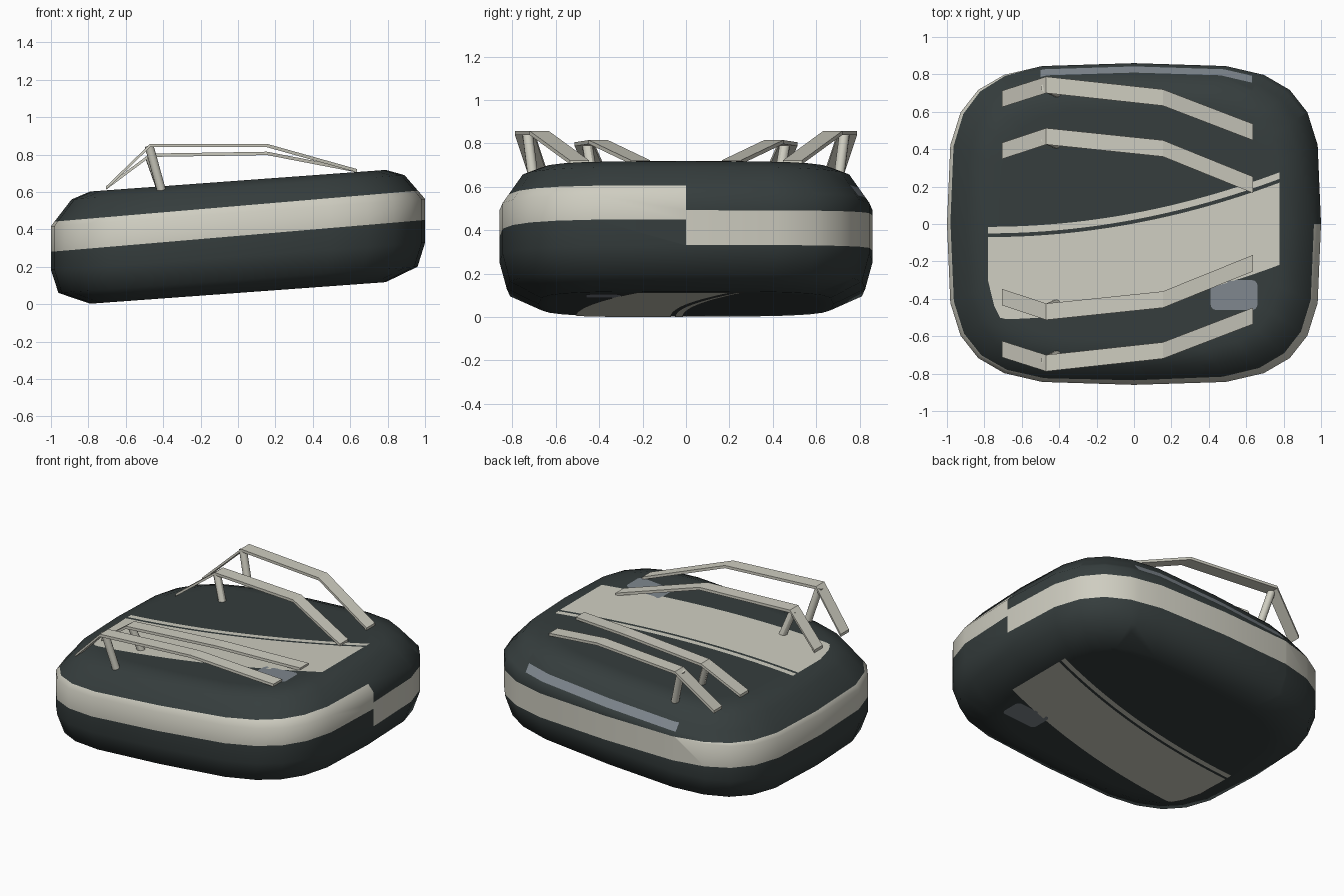
import bpy, bmesh
from math import cos, sin, radians, copysign
from mathutils import Vector

if "Cube" in bpy.data.objects:
    bpy.data.objects.remove(bpy.data.objects["Cube"], do_unlink=True)

SLOPE = 0.073      # rise of the whole shell along x
POWER = 3.8        # squareness of the outline
DEPTH = 0.86
TOP, BOTTOM, CAP = 0.66, 0.06, 0.79


def material(name, rgb):
    m = bpy.data.materials.new(name)
    m.use_nodes = True
    m.diffuse_color = (*rgb, 1)
    bsdf = m.node_tree.nodes["Principled BSDF"]
    bsdf.inputs["Base Color"].default_value = (*rgb, 1)
    bsdf.inputs["Roughness"].default_value = 0.7
    return m


dark = material("dark slate", (0.036, 0.047, 0.047))
cream = material("warm cream", (0.62, 0.61, 0.53))
grey = material("blue grey", (0.21, 0.24, 0.27))


def finish(name, bm, mats, smooth=False):
    mesh = bpy.data.meshes.new(name)
    bm.to_mesh(mesh)
    bm.free()
    for m in mats:
        mesh.materials.append(m)
    for p in mesh.polygons:
        p.use_smooth = smooth
    obj = bpy.data.objects.new(name, mesh)
    bpy.context.collection.objects.link(obj)
    return obj


def soft(v):
    return copysign(abs(v) ** (2 / POWER), v) if abs(v) > 1e-6 else 0.0


def loft(bm, rings):
    rows = [[bm.verts.new(p) for p in r] for r in rings]
    n = len(rows[0])
    for a, b in zip(rows, rows[1:]):
        for i in range(n):
            j = (i + 1) % n
            bm.faces.new((a[i], a[j], b[j], b[i]))
    bm.faces.new(rows[0][::-1])
    bm.faces.new(rows[-1])
    bmesh.ops.recalc_face_normals(bm, faces=bm.faces[:])


# Shell: stacked rounded-square rings, leaning upward along x
def ring(scale, z):
    pts = []
    for k in range(24):
        t = radians(15 * k)
        x = scale * soft(cos(t))
        pts.append((x, DEPTH * scale * soft(sin(t)), z + SLOPE * x))
    return pts


profile = [(0.72, BOTTOM), (CAP, BOTTOM), (0.96, 0.13), (1, 0.255),
           (1, 0.49), (0.89, 0.625), (CAP, TOP), (0.72, TOP)]
bm = bmesh.new()
loft(bm, [ring(s, z) for s, z in profile])


def cut(point, normal, keep=lambda c: True):
    faces = [f for f in bm.faces if keep(f.calc_center_median())]
    edges = {e for f in faces for e in f.edges}
    verts = {v for f in faces for v in f.verts}
    bmesh.ops.bisect_plane(bm, geom=list(verts) + list(edges) + faces, dist=1e-5,
                           plane_co=Vector(point), plane_no=Vector(normal).normalized())


# Side band: steeper on the front half than on the back half
BAND_LOW, BAND_HIGH = 0.28, 0.44
FRONT_RISE, BACK_RISE = 0.085, 0.026
cut((0, 0, 0), (0, 1, 0))
for z in (BAND_LOW, BAND_HIGH):
    cut((-1, 0, z), (-FRONT_RISE, 0, 1), lambda c: c.y < 0)
    cut((-1, 0, z), (-BACK_RISE, 0, 1), lambda c: c.y > 0)

# Rear window strip
STRIP_X, STRIP_Z = (-0.5, 0.63), (0.515, 0.562)
for z in STRIP_Z:
    cut((0, 0, z), (-SLOPE, 0, 1), lambda c: c.y > 0.5)
for x in STRIP_X:
    cut((x, 0, 0), (1, 0, 0), lambda c: c.y > 0.5)

for f in bm.faces:
    c = f.calc_center_median()
    h = c.z - (FRONT_RISE if c.y < 0 else BACK_RISE) * (c.x + 1)
    if BAND_LOW < h < BAND_HIGH:
        f.material_index = 1
    elif (c.y > 0.6 and STRIP_X[0] < c.x < STRIP_X[1]
          and STRIP_Z[0] < c.z - SLOPE * c.x < STRIP_Z[1]):
        f.material_index = 2
finish("shell", bm, (dark, cream, grey), smooth=True)


# Painted panels on the flat top and underside
def sweep(x):
    return -0.07 + 0.12 * (x + 0.78) ** 2


def edge(x):
    return -DEPTH * CAP * max(0, 1 - abs(x / CAP) ** POWER) ** (1 / POWER)


def place(x, y, top):
    base = TOP + 0.003 if top else BOTTOM - 0.003
    return (x, y, base + SLOPE * x)


def ribbon(name, low, high, top):
    bm = bmesh.new()
    rows = []
    steps = 48
    for k in range(steps + 1):
        x = -0.78 + 1.557 * k / steps
        a, b = max(low(x), edge(x)), high(x)
        rows.append([bm.verts.new(place(x, y, top)) for y in (a, b)])
    for p, q in zip(rows, rows[1:]):
        quad = (p[0], q[0], q[1], p[1])
        bm.faces.new(quad if top else quad[::-1])
    finish(name, bm, (cream,))


def hatch(name, top):
    bm = bmesh.new()
    pts = []
    r = 0.03
    for q, (sx, sy) in enumerate(((1, 1), (-1, 1), (-1, -1), (1, -1))):
        for k in range(5):
            t = radians(90 * q + 22.5 * k)
            x = 0.535 + sx * (0.125 - r) + r * cos(t)
            y = -0.38 + sy * (0.08 - r) + r * sin(t)
            pts.append(bm.verts.new(place(x, y, top)))
    bm.faces.new(pts if top else pts[::-1])
    finish(name, bm, (grey,))


for side, top in (("top", True), ("underside", False)):
    ribbon(side + "_panel", lambda x: sweep(x) - 0.44, sweep, top)
    ribbon(side + "_pinstripe", lambda x: sweep(x) + 0.02,
           lambda x: sweep(x) + 0.055, top)
    hatch(side + "_hatch", top)


# Bent flat rails, mirrored front to back, each with a leaning post
def rail(name, path, sign):
    bm = bmesh.new()
    loft(bm, [[(x, sign * y, z - 0.018), (x, sign * (y + 0.088), z - 0.018),
               (x, sign * (y + 0.088), z), (x, sign * y, z)] for x, y, z in path])
    finish(name, bm, (cream,))


def post(name, foot, head, radius=0.024):
    foot, head = Vector(foot), Vector(head)
    axis = head - foot
    bpy.ops.mesh.primitive_cylinder_add(vertices=12, radius=radius, depth=axis.length,
                                        location=(foot + head) / 2)
    obj = bpy.context.object
    obj.name = name
    obj.rotation_euler = axis.to_track_quat('Z', 'Y').to_euler()
    obj.data.materials.append(cream)
    bpy.ops.object.shade_smooth_by_angle()


outer = [(-0.705, 0.625, 0.63), (-0.47, 0.7, 0.857), (0.155, 0.632, 0.857), (0.637, 0.447, 0.722)]
inner = [(-0.705, 0.347, 0.63), (-0.47, 0.425, 0.805), (0.155, 0.36, 0.815), (0.637, 0.165, 0.722)]
for end, sign in (("front", -1), ("rear", 1)):
    for label, path in (("outer", outer), ("inner", inner)):
        rail(f"{end}_{label}_rail", path, sign)
        y, z = path[1][1], path[1][2]
        post(f"{end}_{label}_post", (-0.41, sign * y, 0.61),
             (-0.475, sign * (y + 0.03), z - 0.012))
